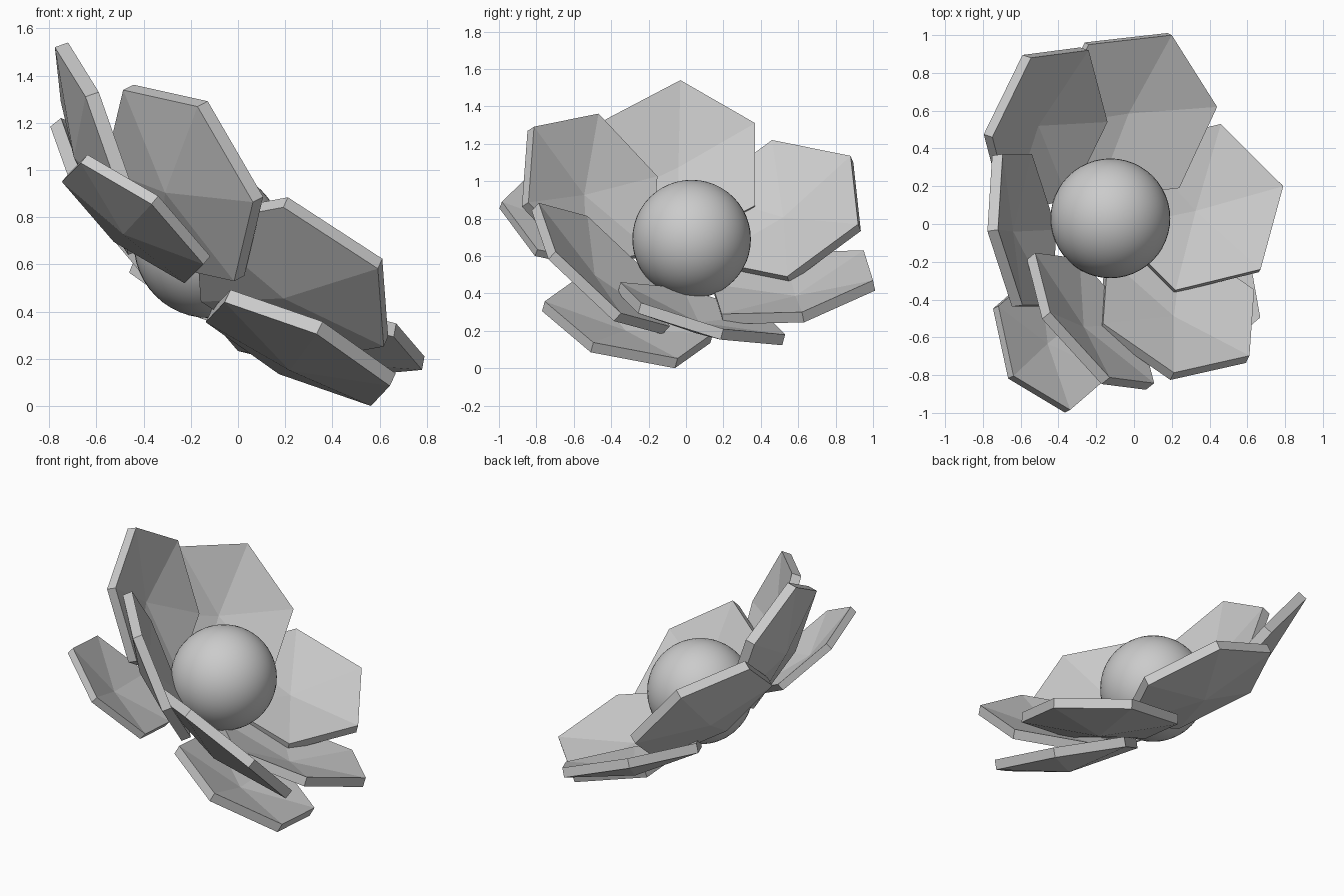
import bpy, bmesh, math
from mathutils import Vector

if "Cube" in bpy.data.objects:
    bpy.data.objects.remove(bpy.data.objects["Cube"])

AXIS = Vector((0.55, 0.0, 0.83))      # direction the flower faces


def petal(name, a, b, c, lift, thick=0.06, cup=0.08):
    """Cupped hexagonal plate; b is the outer tip, a and c its neighbouring corners."""
    a, b, c = Vector(a), Vector(b), Vector(c)
    mid = a + c - b
    n = (b - a).cross(c - b).normalized()
    if n.dot(AXIS) < 0:
        n.negate()
    shift = n * lift
    rim = [a, b, c, 2 * mid - a, 2 * mid - b, 2 * mid - c]
    bm = bmesh.new()
    layers = []
    for depth in (0, thick):
        ring = [bm.verts.new(p + shift - n * depth) for p in rim]
        hub = bm.verts.new(mid + shift - n * (depth + cup))
        layers.append((ring, hub))
    (top, top_hub), (low, low_hub) = layers
    for i in range(6):
        j = (i + 1) % 6
        bm.faces.new((top[i], top[j], top_hub))
        bm.faces.new((low[j], low[i], low_hub))
        bm.faces.new((top[j], top[i], low[i], low[j]))
    bmesh.ops.recalc_face_normals(bm, faces=bm.faces[:])
    me = bpy.data.meshes.new(name)
    bm.to_mesh(me)
    bm.free()
    bpy.context.collection.objects.link(bpy.data.objects.new(name, me))


# Six petals of the upper ring
petal("petal_back", (-.24, .95, .63), (.20, 1.0, .47), (.44, .62, .30), 0)
petal("petal_back_left", (-.24, .92, .77), (-.545, .88, 1.135), (-.75, .46, 1.22), 0)
petal("petal_left", (-.695, .37, 1.31), (-.72, -.03, 1.54), (-.59, -.43, 1.33), 0)
petal("petal_front_left", (-.465, -.485, 1.35), (-.15, -.83, 1.28), (.085, -.86, .875), .03)
petal("petal_front_right", (.63, -.36, .28), (.605, -.71, .61), (.205, -.80, .87), .02)
petal("petal_right", (.46, .53, .18), (.79, .20, .21), (.67, -.24, .35), 0)

# Two petals underneath
petal("lower_petal_left", (-.65, -.81, 1.05), (-.35, -.99, .875), (-.13, -.80, .62),
      .02, .047, .065)
petal("lower_petal_right", (.35, -.76, .34), (.66, -.50, .12), (.58, -.05, .035), .02)

# Round flower centre
bpy.ops.mesh.primitive_uv_sphere_add(segments=48, ring_count=24, radius=0.317,
                                     location=(-0.125, 0.03, 0.69))
bpy.context.object.name = "flower_centre"
bpy.ops.object.shade_smooth_by_angle(angle=math.radians(30))
